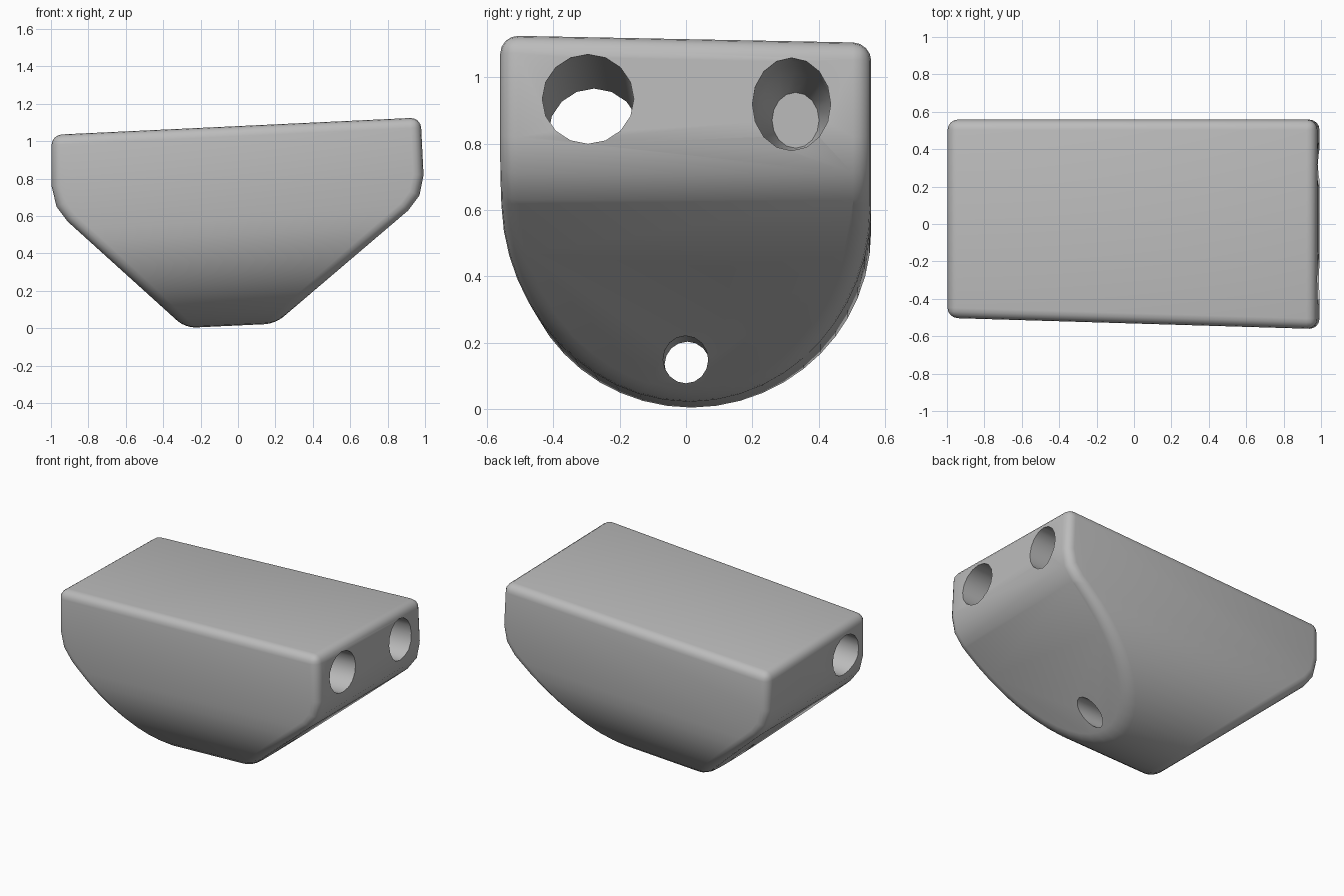
import bpy, bmesh, math
from mathutils import Vector

cube = bpy.data.objects.get("Cube")
if cube:
    bpy.data.objects.remove(cube, do_unlink=True)

grey = bpy.data.materials.new("plain grey")
grey.use_nodes = True
grey.diffuse_color = (0.5, 0.5, 0.5, 1)
grey.node_tree.nodes["Principled BSDF"].inputs["Base Color"].default_value = (0.5, 0.5, 0.5, 1)


def make_object(name, bm):
    bmesh.ops.recalc_face_normals(bm, faces=bm.faces)
    mesh = bpy.data.meshes.new(name)
    bm.to_mesh(mesh)
    bm.free()
    obj = bpy.data.objects.new(name, mesh)
    bpy.context.collection.objects.link(obj)
    mesh.materials.append(grey)
    return obj


def loft(bm, rings):
    """Skin a list of closed point rings and cap both ends."""
    loops = [[bm.verts.new(p) for p in ring] for ring in rings]
    for a, b in zip(loops, loops[1:]):
        for i in range(len(a)):
            j = (i + 1) % len(a)
            bm.faces.new((a[i], a[j], b[j], b[i]))
    bm.faces.new(loops[0][::-1])
    bm.faces.new(loops[-1])


def section(x):
    """Flat-topped half-round section, slightly tilted and tapered along x."""
    width, centre, lift = 0.545 + 0.015 * x, 0.013 - 0.015 * x, 0.015 + 0.047 * x
    steps = 24
    arc = [math.pi * (1 + i / steps) for i in range(steps + 1)]
    pts = [(centre + width * math.cos(a), 0.56 + 0.56 * math.sin(a)) for a in arc]
    pts += [(centre + width, 1.045), (centre - width, 1.067)]
    return [(x, y, z + lift) for y, z in pts]


# Half-round block
bm = bmesh.new()
loft(bm, [section(-1.2), section(1.2)])

# Trim the upright ends and the slopes beneath them
left_end = [(-0.997, 1.1), (-0.997, 0.76), (-0.97, 0.65), (-0.91, 0.57), (-0.28, 0.0)]
right_end = [(0.978, 1.1), (0.992, 0.82), (0.97, 0.71), (0.91, 0.63), (0.2, 0.025)]
for outline, sign in ((left_end, 1), (right_end, -1)):
    for (x0, z0), (x1, z1) in zip(outline, outline[1:]):
        normal = Vector((z1 - z0, 0, x0 - x1)) * sign
        geom = bm.verts[:] + bm.edges[:] + bm.faces[:]
        cut = bmesh.ops.bisect_plane(bm, geom=geom, dist=1e-5, plane_co=(x0, 0, z0),
                                     plane_no=normal.normalized(), clear_outer=True)
        edges = [e for e in cut["geom_cut"] if isinstance(e, bmesh.types.BMEdge)]
        bmesh.ops.contextual_create(bm, geom=edges)
bmesh.ops.recalc_face_normals(bm, faces=bm.faces)
bmesh.ops.remove_doubles(bm, verts=bm.verts, dist=0.004)

# Soften the outer edges
sharp = [e for e in bm.edges if len(e.link_faces) == 2 and e.calc_face_angle(0) > math.radians(27)]
bmesh.ops.bevel(bm, geom=sharp, offset=0.055, offset_type='OFFSET', segments=4,
                profile=0.5, affect='EDGES', clamp_overlap=True)
body = make_object("block", bm)


def bore(name, start, end, ry, rz, scales=(1, 1), sides=16):
    """Cut an oval tunnel from start to end."""
    a, b = Vector(start), Vector(end)
    rings = []
    for k, s in enumerate(scales):
        c = a.lerp(b, k / (len(scales) - 1))
        rings.append([c + Vector((0, s * ry * math.cos(t), s * rz * math.sin(t)))
                      for t in (2 * math.pi * i / sides for i in range(sides))])
    cutter_bm = bmesh.new()
    loft(cutter_bm, rings)
    cutter = make_object(name, cutter_bm)
    cutter.hide_render = True
    mod = body.modifiers.new(name, 'BOOLEAN')
    mod.operation, mod.solver, mod.object = 'DIFFERENCE', 'EXACT', cutter
    bpy.context.view_layer.objects.active = body
    bpy.ops.object.modifier_apply(modifier=name)
    bpy.data.objects.remove(cutter, do_unlink=True)


# Upper through tunnel, upper blind socket, lower through tunnel
bore("front_tunnel", (1.2, -0.297, 0.945), (-1.2, -0.275, 0.82), 0.138, 0.135)
bore("back_socket", (1.2, 0.315, 0.93), (0.1, 0.33, 0.87), 0.118, 0.14, (1, 1, 1, 1, 0.95, 0.6))
bore("lower_tunnel", (1.2, -0.006, 0.165), (-1.2, 0.008, 0.12), 0.068, 0.07)

# Smooth shading with crisp hole rims
bpy.ops.object.select_all(action='DESELECT')
body.select_set(True)
bpy.context.view_layer.objects.active = body
bpy.ops.object.shade_smooth_by_angle(angle=math.radians(35))
